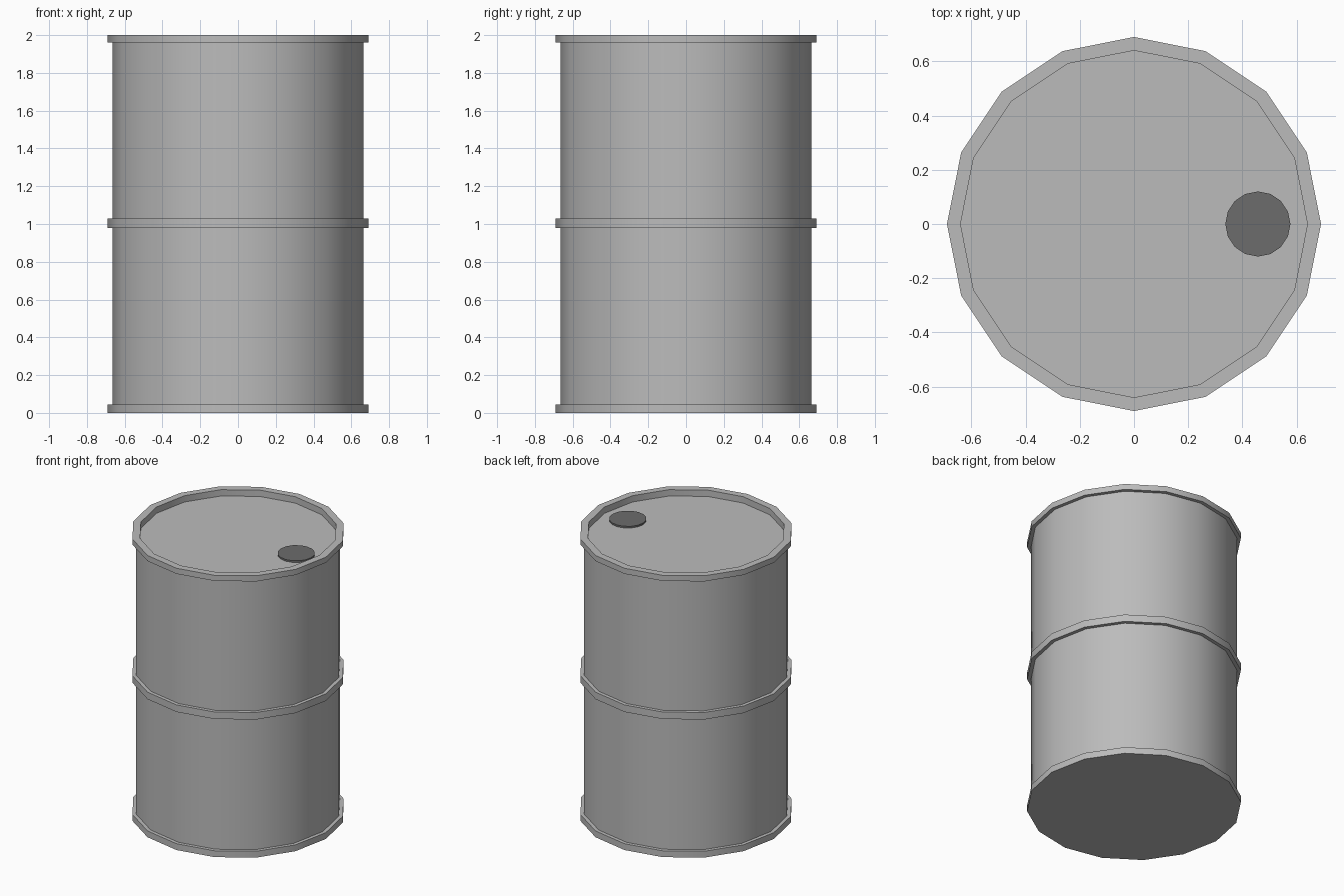
import bpy, bmesh, math
from mathutils import Matrix, Vector

cube = bpy.data.objects.get("Cube")
if cube:
    bpy.data.objects.remove(cube, do_unlink=True)

SIDES = 16


def make_material(name, value):
    mat = bpy.data.materials.new(name)
    mat.use_nodes = True
    colour = (value, value, value, 1)
    mat.diffuse_color = colour
    mat.node_tree.nodes["Principled BSDF"].inputs["Base Color"].default_value = colour
    return mat


def lathe(name, profile, mat, centre=(0, 0)):
    """Spin (radius, height) points about z; a radius of 0 closes on the axis."""
    bm = bmesh.new()
    verts = [bm.verts.new((r, 0, z)) for r, z in profile]
    edges = [bm.edges.new(pair) for pair in zip(verts, verts[1:])]
    bmesh.ops.spin(bm, geom=verts + edges, cent=(0, 0, 0), axis=(0, 0, 1),
                   angle=math.tau, steps=SIDES, use_merge=True)
    bmesh.ops.remove_doubles(bm, verts=bm.verts, dist=0.0001)
    bmesh.ops.dissolve_limit(bm, angle_limit=math.radians(1),
                             verts=bm.verts, edges=bm.edges)
    bmesh.ops.recalc_face_normals(bm, faces=bm.faces)
    mesh = bpy.data.meshes.new(name)
    bm.to_mesh(mesh)
    bm.free()
    mesh.materials.append(mat)
    obj = bpy.data.objects.new(name, mesh)
    obj.location = (*centre, 0)
    bpy.context.collection.objects.link(obj)
    bpy.ops.object.select_all(action="DESELECT")
    obj.select_set(True)
    bpy.context.view_layer.objects.active = obj
    bpy.ops.object.shade_smooth_by_angle(angle=math.radians(30))
    return obj


steel = make_material("grey steel", 0.5)
dark = make_material("dark cap grey", 0.15)

BODY, BAND, INNER, LID = 0.665, 0.69, 0.64, 1.955

# One continuous shell: base, bottom rim, wall, middle hoop, top rim, sunken lid
lathe("drum_shell", [
    (0, 0), (BAND, 0), (BAND, 0.045), (BODY, 0.045),
    (BODY, 0.98), (BAND, 0.98), (BAND, 1.03), (BODY, 1.03),
    (BODY, 1.96), (BAND, 1.96), (BAND, 2), (INNER, 2),
    (INNER, LID), (0, LID)], steel)

# Filler cap on the lid
lathe("filler_cap", [(0, LID - 0.01), (0.12, LID - 0.01), (0.12, LID + 0.012),
                     (0, LID + 0.012)], dark, centre=(0.457, 0))
